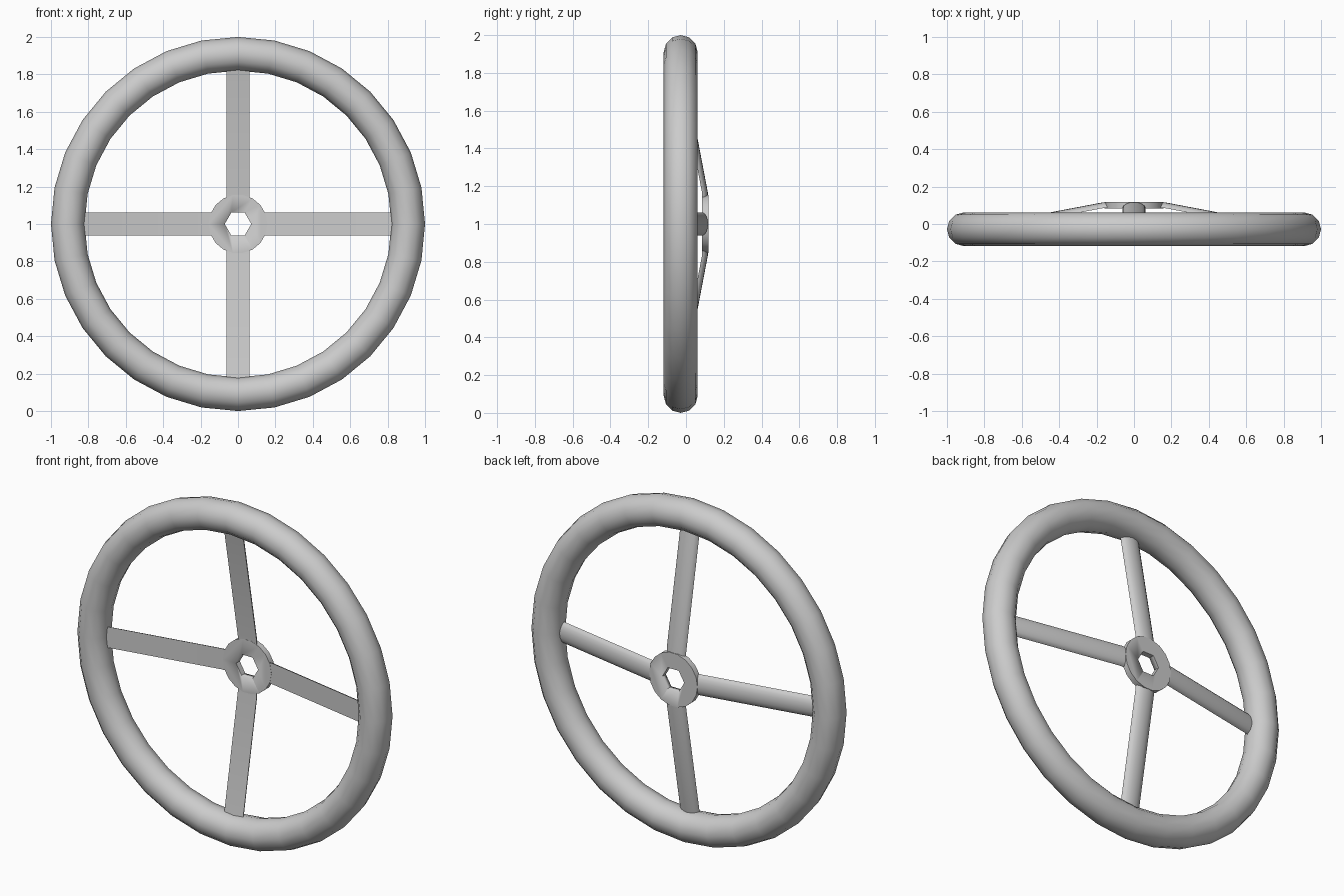
import bpy, bmesh
from math import pi, sin, cos, radians
from mathutils import Matrix

if "Cube" in bpy.data.objects:
    bpy.data.objects.remove(bpy.data.objects["Cube"])

BACK = 0.118           # rearmost y of the wheel
CENTRE = Matrix.Translation((0, 0, 1))


def make_object(name, bm):
    bmesh.ops.recalc_face_normals(bm, faces=bm.faces)
    me = bpy.data.meshes.new(name)
    bm.to_mesh(me)
    bm.free()
    ob = bpy.data.objects.new(name, me)
    bpy.context.collection.objects.link(ob)
    smooth(ob)
    return ob


def smooth(ob):
    bpy.ops.object.select_all(action='DESELECT')
    ob.select_set(True)
    bpy.context.view_layer.objects.active = ob
    bpy.ops.object.shade_smooth_by_angle(angle=radians(35))


# Rim: upright torus
bpy.ops.mesh.primitive_torus_add(major_segments=32, minor_segments=12,
                                 major_radius=0.91, minor_radius=0.09,
                                 location=(0, -0.028, 1), rotation=(pi / 2, 0, 0))
rim = bpy.context.object
rim.name = "rim"
smooth(rim)


# Hub: thin disc with a hexagonal through-hole
def prism(sides, radius, y0, y1, phase=0.0):
    bm = bmesh.new()
    rings = [[bm.verts.new((radius * cos(phase + 2 * pi * i / sides), y,
                            1 + radius * sin(phase + 2 * pi * i / sides)))
              for i in range(sides)] for y in (y0, y1)]
    for i in range(sides):
        j = (i + 1) % sides
        bm.faces.new((rings[0][i], rings[0][j], rings[1][j], rings[1][i]))
    for ring in rings:
        bm.faces.new(ring)
    return bm


hub = make_object("hub", prism(18, 0.157, BACK - 0.034, BACK))
cutter = make_object("hex_cutter", prism(6, 0.071, -0.2, 0.3))
cutter.hide_render = True
cutter.hide_set(True)
cut = hub.modifiers.new("hex_hole", 'BOOLEAN')
cut.operation = 'DIFFERENCE'
cut.solver = 'EXACT'
cut.object = cutter

# Spokes: D-shaped bar, flat in front and rounded behind, cranked at the hub
SECTION = [(0.061 * cos(pi * i / 8), 0.031 * sin(pi * i / 8)) for i in range(9)]
STATIONS = [(0.11, BACK - 0.033), (0.165, BACK - 0.033), (0.88, BACK - 0.033 - 0.136)]


def spoke(name, angle):
    bm = bmesh.new()
    rings = [[bm.verts.new((t, y + d, r)) for t, d in SECTION] for r, y in STATIONS]
    n = len(SECTION)
    for a, b in zip(rings, rings[1:]):
        for i in range(n):
            j = (i + 1) % n
            bm.faces.new((a[i], a[j], b[j], b[i]))
    bm.faces.new(rings[0])
    bm.faces.new(rings[-1])
    bm.transform(CENTRE @ Matrix.Rotation(angle, 4, 'Y'))
    make_object(name, bm)


for k, side in enumerate(("top", "right", "bottom", "left")):
    spoke("spoke_" + side, k * pi / 2)
